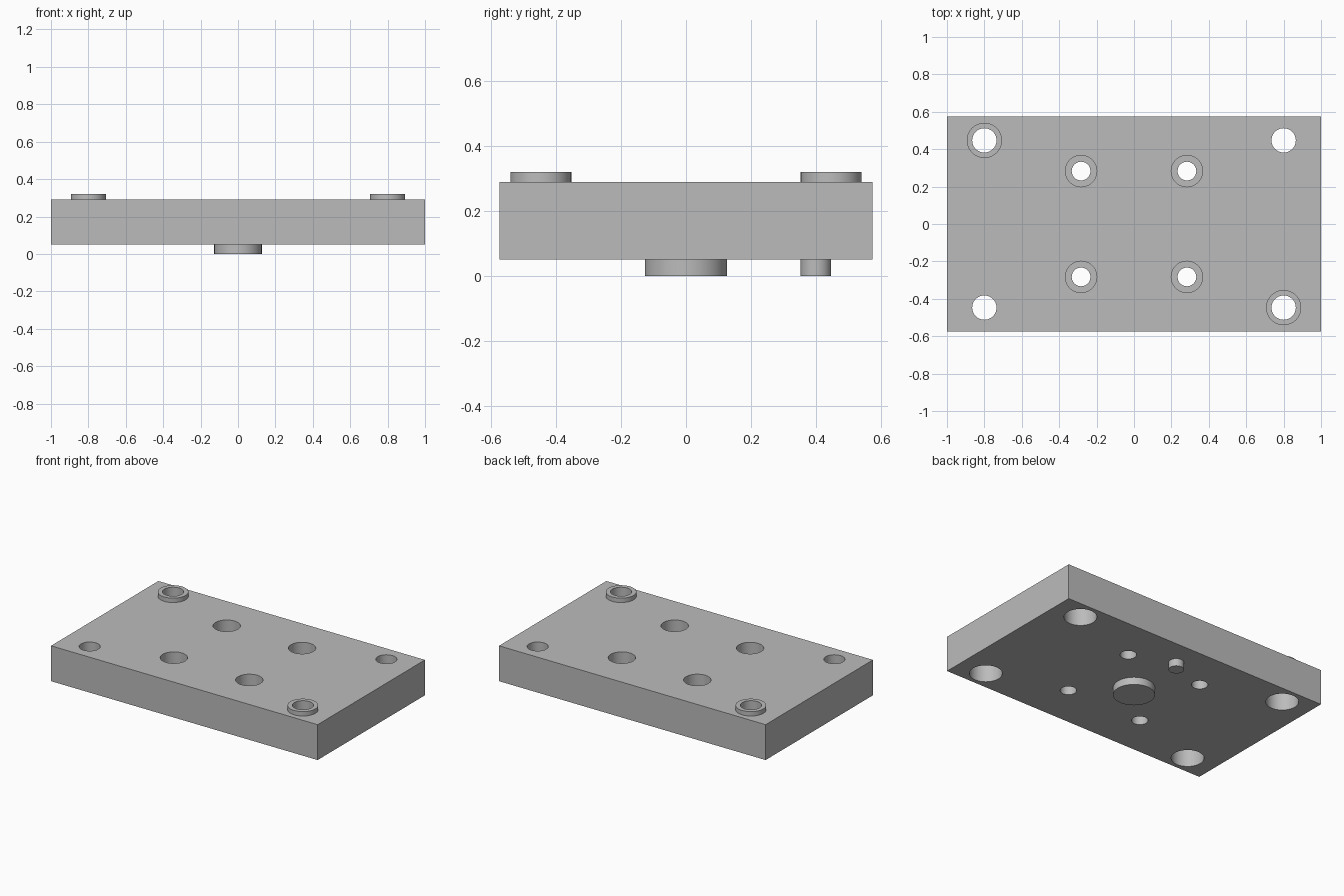
import bpy
import bmesh
from math import cos, sin, tau, radians

if "Cube" in bpy.data.objects:
    bpy.data.objects.remove(bpy.data.objects["Cube"])

SEGMENTS = 64
BOTTOM, TOP = 0.05, 0.29          # plate underside and top face
HALF_X, HALF_Y = 1.0, 0.575
CORNER_X, CORNER_Y = 0.8, 0.447
INNER = 0.283
BOLT_R, SCREW_R = 0.065, 0.05

grey = bpy.data.materials.new("machined_grey")
grey.use_nodes = True
colour = (0.5, 0.5, 0.5, 1)
grey.diffuse_color = colour
grey.node_tree.nodes["Principled BSDF"].inputs["Base Color"].default_value = colour


def finish(name, bm):
    bmesh.ops.recalc_face_normals(bm, faces=bm.faces)
    mesh = bpy.data.meshes.new(name)
    bm.to_mesh(mesh)
    bm.free()
    mesh.materials.append(grey)
    obj = bpy.data.objects.new(name, mesh)
    bpy.context.collection.objects.link(obj)
    return obj


def activate(obj):
    bpy.ops.object.select_all(action='DESELECT')
    obj.select_set(True)
    bpy.context.view_layer.objects.active = obj


def smooth(obj):
    activate(obj)
    bpy.ops.object.shade_smooth_by_angle(angle=radians(30))


def lathe(bm, profile, x, y, closed=False):
    """Revolve (radius, z) points about a vertical axis; cap the ends unless closed."""
    rings = [[bm.verts.new((x + r * cos(tau * i / SEGMENTS), y + r * sin(tau * i / SEGMENTS), z))
              for i in range(SEGMENTS)] for r, z in profile]
    pairs = list(zip(rings, rings[1:]))
    if closed:
        pairs.append((rings[-1], rings[0]))
    else:
        bm.faces.new(rings[0])
        bm.faces.new(rings[-1])
    for a, b in pairs:
        for i in range(SEGMENTS):
            j = (i + 1) % SEGMENTS
            bm.faces.new((a[i], a[j], b[j], b[i]))


# Rectangular base plate
bm = bmesh.new()
bmesh.ops.create_cube(bm, size=1)
for v in bm.verts:
    v.co.x *= 2 * HALF_X
    v.co.y *= 2 * HALF_Y
    v.co.z = TOP if v.co.z > 0 else BOTTOM
plate = finish("base_plate", bm)

# Stepped holes: corners counterbored from below, inner four from above
low, high = BOTTOM - 0.1, TOP + 0.1
corner_step, inner_step = BOTTOM + 0.14, TOP - 0.12
bm = bmesh.new()
for sx in (-1, 1):
    for sy in (-1, 1):
        lathe(bm, [(0.1, low), (0.1, corner_step), (BOLT_R, corner_step), (BOLT_R, high)],
              sx * CORNER_X, sy * CORNER_Y)
        lathe(bm, [(SCREW_R, low), (SCREW_R, inner_step), (0.084, inner_step), (0.084, high)],
              sx * INNER, sy * INNER)
cutter = finish("hole_cutter", bm)
cutter.hide_render = True

cut = plate.modifiers.new("holes", 'BOOLEAN')
cut.operation = 'DIFFERENCE'
cut.solver = 'EXACT'
cut.object = cutter
activate(plate)
bpy.ops.object.modifier_apply(modifier=cut.name)
bpy.data.objects.remove(cutter)
smooth(plate)

# Raised locating collars on two opposite corners
for name, side in (("back_right_collar", -1), ("front_left_collar", 1)):
    bm = bmesh.new()
    lathe(bm, [(BOLT_R, TOP), (0.094, TOP), (0.094, 0.32), (BOLT_R, 0.32)],
          side * CORNER_X, -side * CORNER_Y, closed=True)
    smooth(finish(name, bm))

# Locating spigot and pin under the plate
for name, radius, y in (("centre_spigot", 0.127, 0), ("locating_pin", 0.047, 0.4)):
    bm = bmesh.new()
    lathe(bm, [(radius, 0), (radius, BOTTOM)], 0, y)
    smooth(finish(name, bm))
